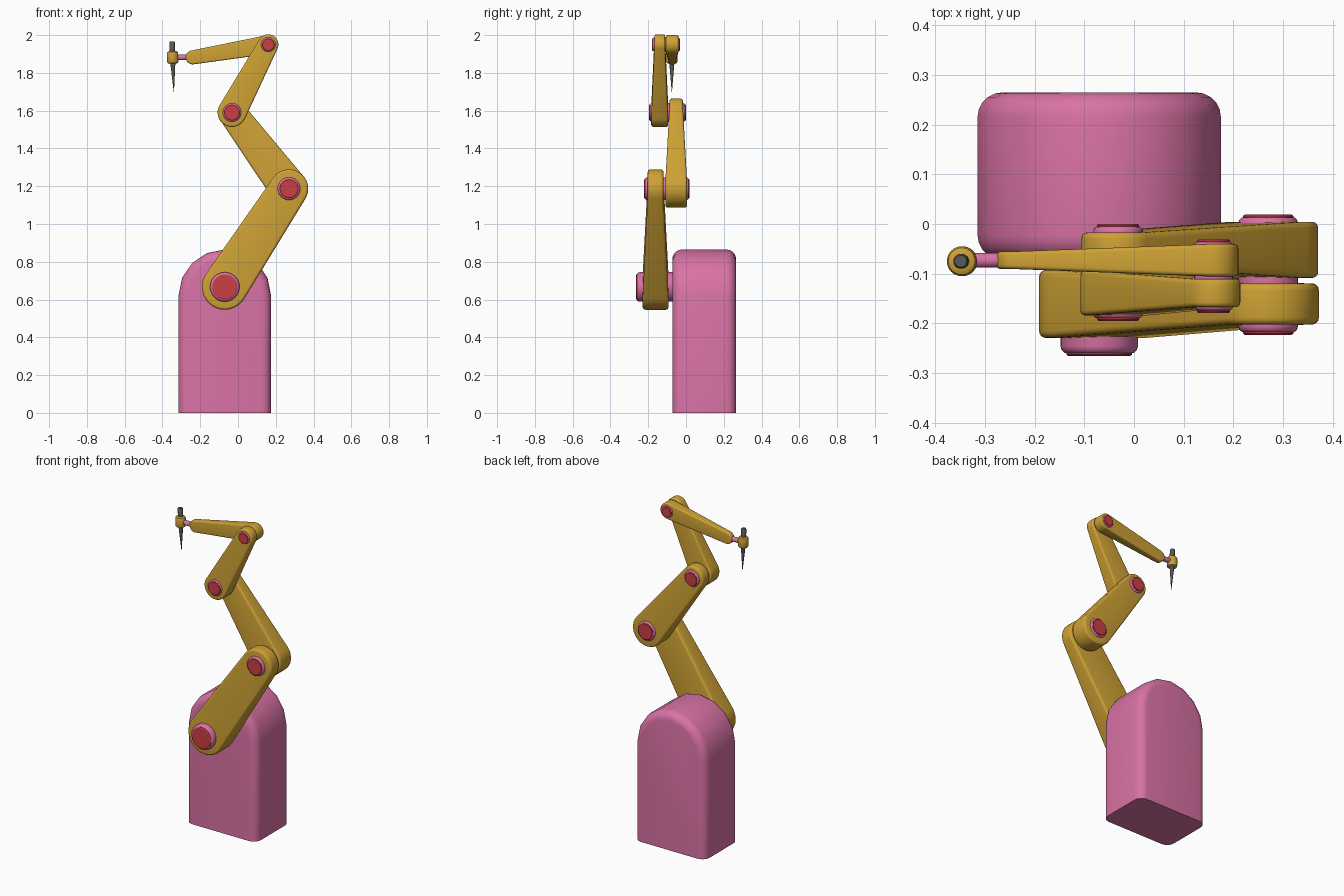
import bpy, bmesh
from math import pi, sin, cos, acos, atan2, radians
from mathutils import Vector

if "Cube" in bpy.data.objects:
    bpy.data.objects.remove(bpy.data.objects["Cube"])


def material(name, rgb):
    m = bpy.data.materials.new(name)
    m.diffuse_color = (*rgb, 1)
    m.use_nodes = True
    m.node_tree.nodes["Principled BSDF"].inputs["Base Color"].default_value = m.diffuse_color
    return m


GOLD = material("gold", (0.62, 0.36, 0.035))
PINK = material("pink", (0.70, 0.17, 0.38))
RED = material("red", (0.60, 0.05, 0.06))
DARK = material("dark_grey", (0.10, 0.10, 0.10))


def loft(name, rings, mat, split=None):
    """Skin closed rings; split = caps divided into end / middle / end."""
    bm = bmesh.new()
    vs = [[bm.verts.new(p) for p in ring] for ring in rings]
    n = len(vs[0])
    for a, b in zip(vs, vs[1:]):
        for i in range(n):
            j = (i + 1) % n
            bm.faces.new((a[i], a[j], b[j], b[i]))
    for ring in (vs[0], vs[-1]):
        if split:
            bm.faces.new(ring[:split])
            bm.faces.new(ring[split:])
            bm.faces.new((ring[0], ring[split - 1], ring[split], ring[-1]))
        else:
            bm.faces.new(ring)
    bmesh.ops.recalc_face_normals(bm, faces=bm.faces)
    me = bpy.data.meshes.new(name)
    bm.to_mesh(me)
    bm.free()
    ob = bpy.data.objects.new(name, me)
    me.materials.append(mat)
    bpy.context.collection.objects.link(ob)
    bpy.ops.object.select_all(action='DESELECT')
    ob.select_set(True)
    bpy.context.view_layer.objects.active = ob
    bpy.ops.object.shade_smooth_by_angle(angle=radians(31))
    return ob


def rounding(b, steps):
    """(inset, depth) pairs of a quarter-round edge, cap to side."""
    ang = [k * pi / 2 / steps for k in range(steps + 1)]
    return [(b * (1 - sin(a)), b * (1 - cos(a))) for a in ang]


def lathe(name, origin, axis, profile, mat, n=32):
    """Turned part: profile of (radius, distance along axis)."""
    q = Vector((0, 0, 1)).rotation_difference(Vector(axis))
    rings = [[Vector(origin) + q @ Vector((r * cos(2 * pi * i / n), r * sin(2 * pi * i / n), t))
              for i in range(n)] for r, t in profile]
    return loft(name, rings, mat)


def arm(name, a, ra, ta, b, rb, tb, y, bevel, n=17):
    """Tapered link between two joints with round ends and soft edges."""
    dx, dz = b[0] - a[0], b[1] - a[1]
    phi = atan2(dz, dx)
    al = acos((ra - rb) / (dx * dx + dz * dz) ** 0.5)

    def ring(inset, depth, side):
        pts = []
        for c, r, t, s, e in ((a, ra, ta, phi + al, phi + 2 * pi - al),
                              (b, rb, tb, phi - al, phi + al)):
            for k in range(n):
                w = s + (e - s) * k / (n - 1)
                pts.append((c[0] + (r - inset) * cos(w), y + side * (t / 2 - depth),
                            c[1] + (r - inset) * sin(w)))
        return pts
    edge = rounding(bevel, 4)
    rings = [ring(i, d, -1) for i, d in edge] + [ring(i, d, 1) for i, d in reversed(edge)]
    return loft(name, rings, GOLD, split=n)


# Arched pedestal with rounded front and back edges
def arch(inset, y):
    r = 0.245 - inset
    return ([(-0.07 + r, y, 0)] +
            [(-0.07 + r * cos(k * pi / 8), y, 0.62 + r * sin(k * pi / 8)) for k in range(9)] +
            [(-0.07 - r, y, 0)])


edge = rounding(0.05, 5)
loft("pedestal", [arch(i, -0.072 + d) for i, d in edge] +
     [arch(i, 0.265 - d) for i, d in reversed(edge)], PINK)

# Arm links, shoulder to wrist
J1, J2, J3, J4, TIP = (-0.07, 0.667), (0.27, 1.187), (-0.032, 1.59), (0.16, 1.95), (-0.24, 1.882)
arm("lower_arm", J1, 0.121, 0.137, J2, 0.102, 0.083, -0.161, 0.014)
arm("middle_arm", J2, 0.101, 0.113, J3, 0.074, 0.07, -0.052, 0.012)
arm("upper_arm", J3, 0.076, 0.09, J4, 0.054, 0.057, -0.139, 0.010)
arm("forearm", J4, 0.050, 0.065, TIP, 0.037, 0.035, -0.073, 0.008)

# Joint pins with red end caps
for name, (x, z), r, y0, y1 in (("shoulder", J1, 0.078, -0.266, 0.0),
                                ("elbow", J2, 0.060, -0.223, 0.019),
                                ("upper_elbow", J3, 0.050, -0.195, 0.0),
                                ("wrist", J4, 0.039, -0.179, -0.031)):
    b, cap = r * 0.2, 0.008
    ends = [(r - i, d) for i, d in rounding(b, 3)]
    L = y1 - y0
    prof = [(q, cap * 0.6 + d) for q, d in ends] + [(q, L - cap * 0.6 - d) for q, d in reversed(ends)]
    lathe(name + "_pin", (x, y0, z), (0, 1, 0), prof, PINK)
    disc = [(r - b * 1.05, 0), (r - b * 0.75, 0.003), (r - b * 0.75, cap + 0.004)]
    lathe(name + "_cap_front", (x, y0, z), (0, 1, 0), disc, RED)
    if name != "shoulder":
        lathe(name + "_cap_back", (x, y1, z), (0, -1, 0), disc, RED)

# Tool head: connector, collar, body and needle
lathe("tool_connector", (-0.25, -0.073, 1.882), (-1, 0, 0), [(0.015, 0), (0.015, 0.085)], PINK, 24)
hub = (-0.346, -0.075, 1.882)
tool_axis = (-0.035, 0, 1)
lathe("tool_collar", hub, tool_axis,
      [(0.020, -0.033), (0.027, -0.029), (0.030, -0.022), (0.030, 0.022), (0.027, 0.029), (0.020, 0.033)],
      GOLD)
lathe("tool_body", hub, tool_axis, [(0.015, 0), (0.015, 0.080), (0.012, 0.085)], DARK, 24)
lathe("tool_needle", hub, tool_axis, [(0.014, 0), (0.013, -0.035), (0.0008, -0.182)], DARK, 24)
